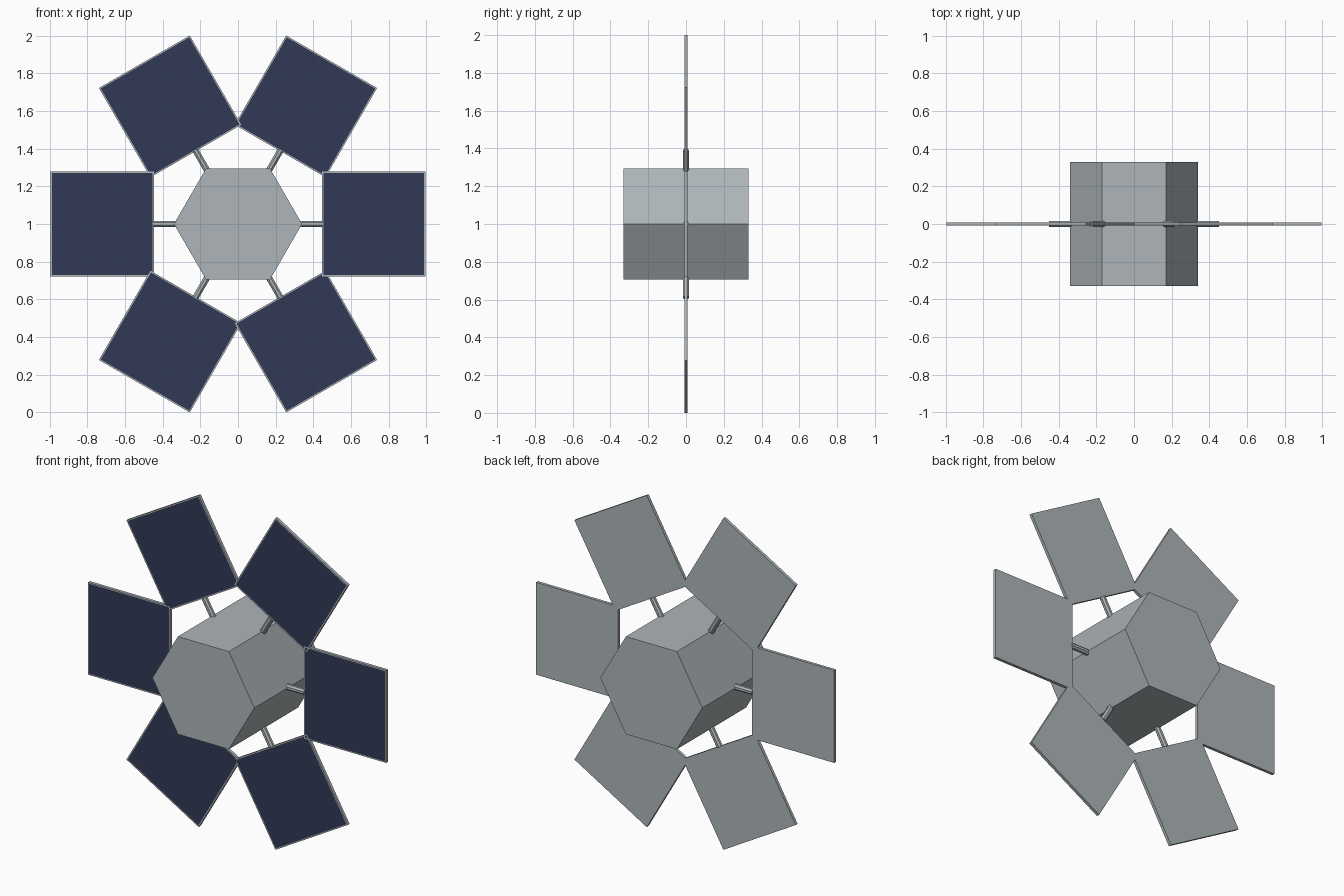
import bpy
import bmesh
from math import pi, radians
from mathutils import Matrix, Vector

cube = bpy.data.objects.get("Cube")
if cube:
    bpy.data.objects.remove(cube, do_unlink=True)

CENTRE = Matrix.Translation((0, 0, 1))
PANEL_IN, PANEL_OUT, PANEL_HALF = 0.447, 0.994, 0.2785
PANEL_THICK, FRAME = 0.018, 0.01


def material(name, colour):
    mat = bpy.data.materials.new(name)
    mat.use_nodes = True
    mat.diffuse_color = (*colour, 1)
    mat.node_tree.nodes["Principled BSDF"].inputs["Base Color"].default_value = (*colour, 1)
    return mat


metal = material("grey metal", (0.42, 0.46, 0.48))
cells = material("navy solar cells", (0.03, 0.04, 0.09))


def add_object(name, bm, *mats):
    bmesh.ops.recalc_face_normals(bm, faces=bm.faces)
    mesh = bpy.data.meshes.new(name)
    bm.to_mesh(mesh)
    bm.free()
    for mat in mats:
        mesh.materials.append(mat)
    obj = bpy.data.objects.new(name, mesh)
    bpy.context.collection.objects.link(obj)
    return obj


def prism(name, sides, radius, depth, matrix):
    bm = bmesh.new()
    bmesh.ops.create_cone(bm, cap_ends=True, segments=sides, radius1=radius,
                          radius2=radius, depth=depth, matrix=matrix)
    return add_object(name, bm, metal)


# Hexagonal body, lying along y with corners pointing at the panels
prism("body", 6, 0.34, 0.66,
      CENTRE @ Matrix.Rotation(pi / 2, 4, "X") @ Matrix.Rotation(pi / 2, 4, "Z"))


# Square panel with the cell area inset into its front face
def panel(name, turn):
    bm = bmesh.new()
    size = (PANEL_OUT - PANEL_IN, PANEL_THICK, 2 * PANEL_HALF)
    shift = Matrix.Translation(((PANEL_IN + PANEL_OUT) / 2, 0, 0))
    bmesh.ops.create_cube(bm, size=1, matrix=shift @ Matrix.Diagonal((*size, 1)))
    bm.normal_update()
    front = min(bm.faces, key=lambda f: f.normal.y)
    bmesh.ops.inset_region(bm, faces=[front], thickness=FRAME)
    front.material_index = 1
    bmesh.ops.transform(bm, matrix=CENTRE @ turn, verts=bm.verts)
    add_object(name, bm, metal, cells)


# Six panels, each held by an octagonal strut from a body corner
for i in range(6):
    turn = Matrix.Rotation(radians(60 * i), 4, "Y")
    panel(f"solar_panel_{i + 1}", turn)
    along_x = (Matrix.Translation((0.38, 0, 0)) @ Matrix.Rotation(pi / 2, 4, "Y")
               @ Matrix.Rotation(pi / 8, 4, "Z"))
    prism(f"strut_{i + 1}", 8, 0.018, 0.14, CENTRE @ turn @ along_x)
